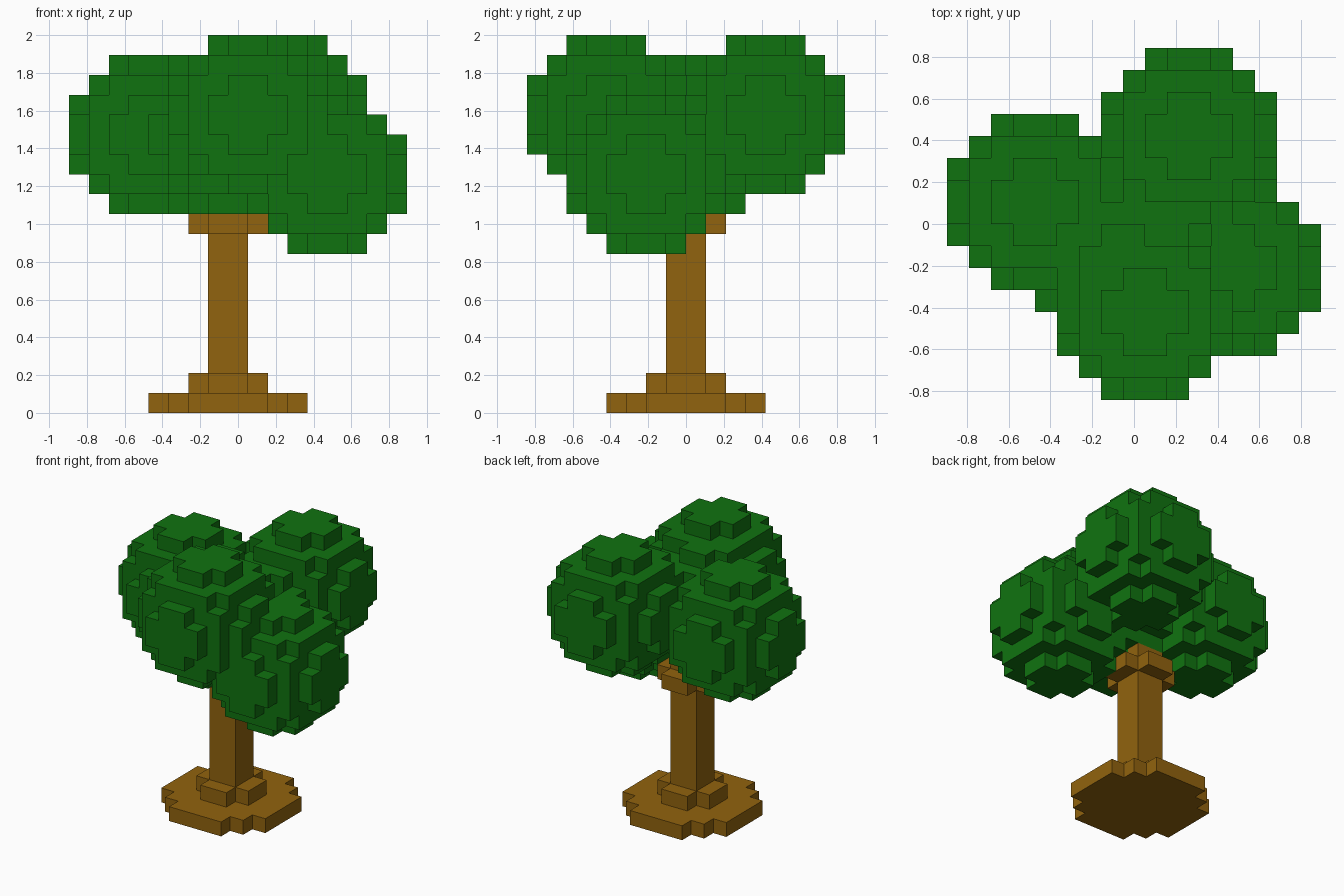
import bpy, bmesh, math
from mathutils import Vector

if "Cube" in bpy.data.objects:
    bpy.data.objects.remove(bpy.data.objects["Cube"], do_unlink=True)

S = 2 / 19  # edge length of one block


def material(name, rgb):
    m = bpy.data.materials.new(name)
    m.use_nodes = True
    m.diffuse_color = (*rgb, 1)
    bsdf = m.node_tree.nodes["Principled BSDF"]
    bsdf.inputs["Base Color"].default_value = (*rgb, 1)
    bsdf.inputs["Roughness"].default_value = 0.9
    return m


def ball(cx, cy, cz, r):
    """Block cells (lower corners) whose centres lie inside a sphere."""
    span = range(-r, r)
    return {(cx + i, cy + j, cz + k) for i in span for j in span for k in span
            if (i + .5) ** 2 + (j + .5) ** 2 + (k + .5) ** 2 <= r * r}


def disc(cx, cy, r, z0, z1):
    """Block cells of an upright round column."""
    span = range(-r, r)
    return {(cx + i, cy + j, z) for i in span for j in span for z in range(z0, z1)
            if (i + .5) ** 2 + (j + .5) ** 2 <= r * r}


def build(name, cells, mat):
    """Make the outer skin of a set of blocks, with flat areas merged."""
    bm = bmesh.new()
    for c in cells:
        centre = Vector(c) + Vector((.5, .5, .5))
        for axis in range(3):
            for sign in (-1, 1):
                n = Vector((0, 0, 0))
                n[axis] = sign
                if tuple(Vector(c) + n) in cells:
                    continue
                u = Vector((0, 0, 0))
                u[(axis + 1) % 3] = .5
                v = n.cross(u)
                f = centre + n * .5
                bm.faces.new([bm.verts.new((f + a * u + b * v) * S)
                              for a, b in ((-1, -1), (1, -1), (1, 1), (-1, 1))])
    bmesh.ops.remove_doubles(bm, verts=bm.verts, dist=S * .01)
    bmesh.ops.dissolve_limit(bm, angle_limit=math.radians(1),
                             verts=bm.verts, edges=bm.edges)
    mesh = bpy.data.meshes.new(name)
    bm.to_mesh(mesh)
    bm.free()
    mesh.materials.append(mat)
    ob = bpy.data.objects.new(name, mesh)
    bpy.context.collection.objects.link(ob)
    return ob


leaf = material("leaf green", (0.0052, 0.171, 0.0052))
bark = material("bark brown", (0.283, 0.125, 0.0044))

# Foliage: five round clumps joined into one crown
crown = set()
for centre in ((2.5, 4, 15),     # back clump
               (.5, -4, 15),     # front clump
               (-4.5, 1, 14),    # right-hand clump
               (4.5, -2, 12),    # low left-hand clump
               (-.5, -2, 14)):   # middle clump
    crown |= ball(*centre, 4)
build("foliage", crown, leaf)

# Trunk: spreading root disc, stepped collar, post and flared top
trunk = disc(-.5, 0, 4, 0, 1) | disc(-.5, 0, 2, 1, 2)
trunk |= {(-.5 + i, j, z) for i in (-1, 0) for j in (-1, 0) for z in range(2, 11)}
trunk |= disc(-.5, 0, 2, 9, 10)
build("trunk", trunk - crown, bark)
